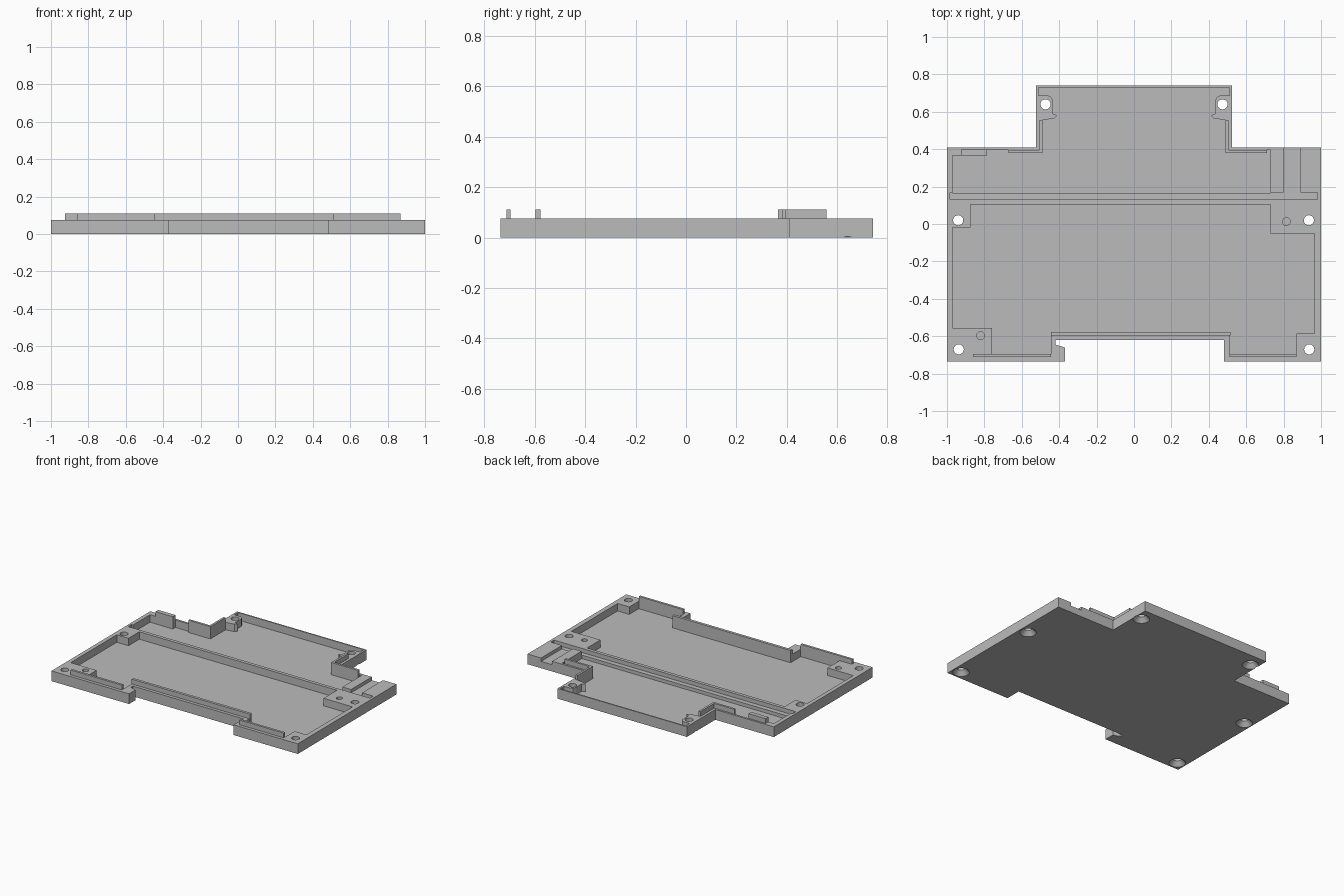
import bpy
import bmesh
from mathutils import Matrix, Vector

TOP, FLOOR, LIP = 0.075, 0.02, 0.11

default_cube = bpy.data.objects.get("Cube")
if default_cube:
    bpy.data.objects.remove(default_cube, do_unlink=True)

grey = bpy.data.materials.new("matte grey")
grey.use_nodes = True
grey.diffuse_color = (0.5, 0.5, 0.5, 1)
grey.node_tree.nodes["Principled BSDF"].inputs["Base Color"].default_value = grey.diffuse_color


def make_object(name, bm):
    bmesh.ops.recalc_face_normals(bm, faces=bm.faces)
    mesh = bpy.data.meshes.new(name)
    bm.to_mesh(mesh)
    bm.free()
    mesh.materials.append(grey)
    obj = bpy.data.objects.new(name, mesh)
    bpy.context.collection.objects.link(obj)
    return obj


def prism(name, outline, bottom, top):
    """Extrude a flat outline upwards."""
    bm = bmesh.new()
    face = bm.faces.new([bm.verts.new((x, y, bottom)) for x, y in outline])
    extruded = bmesh.ops.extrude_face_region(bm, geom=[face])["geom"]
    moved = [v for v in extruded if isinstance(v, bmesh.types.BMVert)]
    bmesh.ops.translate(bm, verts=moved, vec=Vector((0, 0, top - bottom)))
    return make_object(name, bm)


def box(name, left, right, front, back, bottom, top):
    outline = [(left, front), (right, front), (right, back), (left, back)]
    return prism(name, outline, bottom, top)


def cone(name, x, y, low_radius, high_radius, bottom, top):
    bm = bmesh.new()
    bmesh.ops.create_cone(bm, cap_ends=True, segments=32, radius1=low_radius,
                          radius2=high_radius, depth=top - bottom,
                          matrix=Matrix.Translation((x, y, (top + bottom) / 2)))
    return make_object(name, bm)


def cut(target, cutter):
    cutter.hide_render = True
    modifier = target.modifiers.new("cut", 'BOOLEAN')
    modifier.operation = 'DIFFERENCE'
    modifier.solver = 'EXACT'
    modifier.object = cutter
    bpy.context.view_layer.objects.active = target
    bpy.ops.object.modifier_apply(modifier=modifier.name)
    bpy.data.objects.remove(cutter, do_unlink=True)


def mirrored(points):
    return [(-x, y) for x, y in reversed(points)]


# Base plate with the narrow rear tab and the front latch recess
tab_side = [(1, 0.41), (0.525, 0.41), (0.525, 0.74)]
front_edge = [(-1, -0.735), (-0.37, -0.735), (-0.37, -0.66), (-0.42, -0.645),
              (-0.42, -0.62), (0.48, -0.62), (0.48, -0.735), (1, -0.735)]
plate = prism("base_plate", front_edge + tab_side + mirrored(tab_side), 0, TOP)

# Large front pocket, leaving the corner bosses standing
front_pocket = [(-0.97, -0.02), (-0.875, -0.02), (-0.875, 0.105), (0.73, 0.105),
                (0.73, -0.05), (0.965, -0.05), (0.965, -0.585), (0.87, -0.585),
                (0.87, -0.695), (0.51, -0.695), (0.51, -0.577), (-0.445, -0.577),
                (-0.445, -0.695), (-0.76, -0.695), (-0.76, -0.555), (-0.97, -0.555)]
cut(plate, prism("front_pocket_cutter", front_pocket, FLOOR, 1))

# Rear pocket, following the rounded screw bosses in the tab
boss_edge = [(0.49, 0.38), (0.49, 0.555), (0.425, 0.565), (0.41, 0.58), (0.435, 0.59),
             (0.435, 0.66), (0.443, 0.678), (0.46, 0.687), (0.51, 0.687), (0.51, 0.73)]
rear_pocket = ([(-0.97, 0.165), (0.73, 0.165), (0.73, 0.395), (0.49, 0.395)]
               + boss_edge[1:] + mirrored(boss_edge[1:])
               + [(-0.49, 0.395), (-0.925, 0.395), (-0.925, 0.365), (-0.97, 0.365)])
cut(plate, prism("rear_pocket_cutter", rear_pocket, FLOOR, 1))

# Long panel groove and the cable channel leading out of the back
cut(plate, box("groove_cutter", -0.983, 0.98, 0.13, 0.168, 0.045, 1))
cut(plate, box("channel_cutter", 0.8, 0.89, 0.16, 1, 0.05, 1))

# Countersunk screw holes
screws = [(-0.94, 0.02), (0.935, 0.02)]
for side in (-1, 1):
    screws += [(side * 0.937, -0.67), (side * 0.473, 0.64)]
for x, y in screws:
    cut(plate, cone("hole_cutter", x, y, 0.027, 0.027, -1, 1))
    cut(plate, cone("countersink_cutter", x, y, 0.057, 0.025, -0.002, 0.034))

# Blind locating holes
for x, y in [(0.815, 0.013), (-0.82, -0.597)]:
    cut(plate, cone("pin_hole_cutter", x, y, 0.021, 0.021, FLOOR, 1))

# Upright lips along the front wall
box("front_lip_right", -0.86, -0.445, -0.712, -0.695, FLOOR, LIP)
box("front_lip_left", 0.51, 0.87, -0.712, -0.695, FLOOR, LIP)
box("front_lip_middle", -0.445, 0.515, -0.597, -0.577, FLOOR, LIP)

# Angled lips at the inner corners of the tab
for name, side, reach in [("right", -1, 0.67), ("left", 1, 0.71)]:
    corner = [(0.49, 0.38), (reach, 0.38), (reach, 0.396),
              (0.506, 0.396), (0.506, 0.556), (0.49, 0.556)]
    prism("corner_lip_" + name, [(side * x, y) for x, y in corner], FLOOR, LIP)

# Short lip on the rear right wall
box("rear_lip_block", -0.925, -0.785, 0.365, 0.397, FLOOR, LIP)
